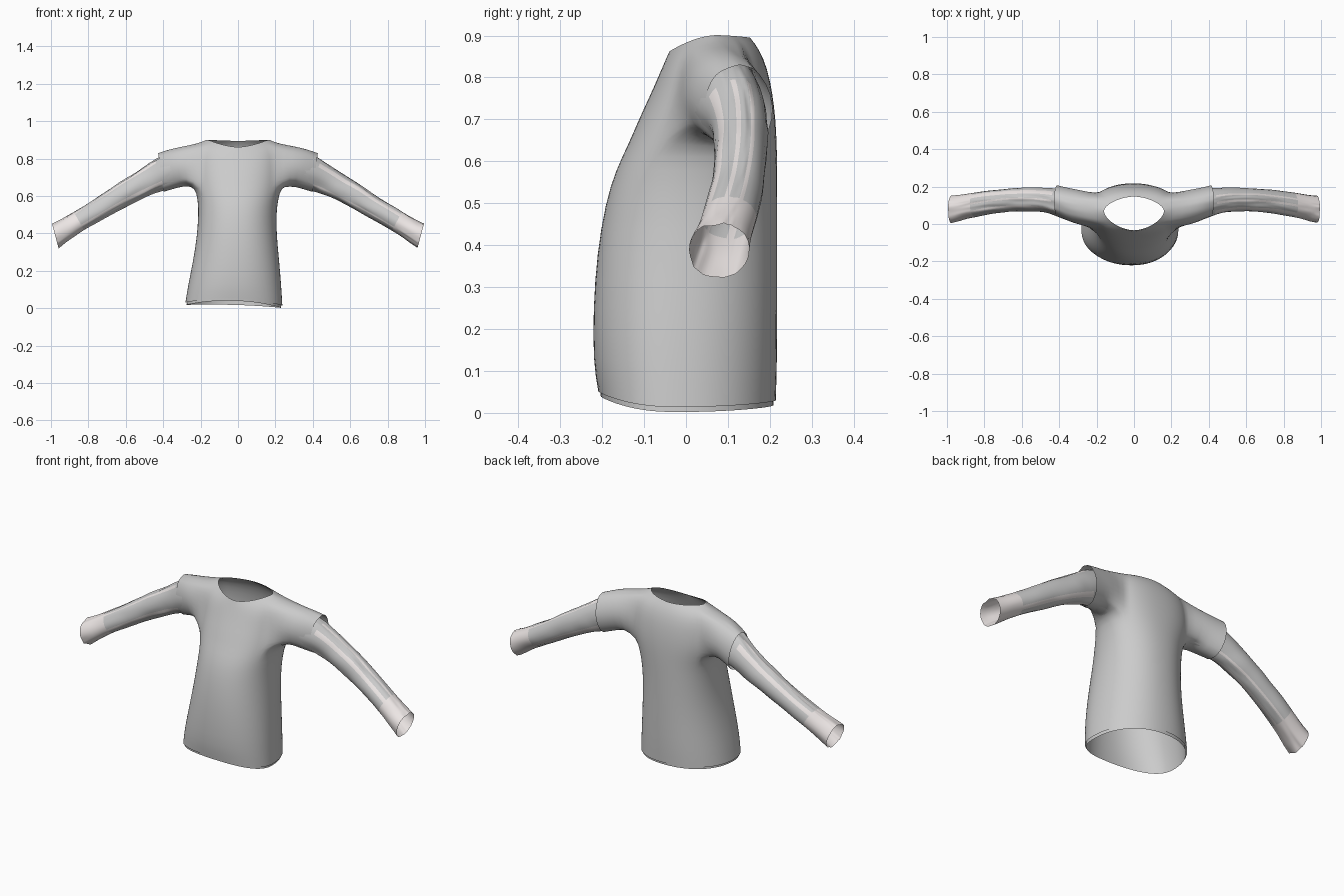
import bpy, bmesh, random
from math import sin, cos, pi, radians, atan2, copysign

if "Cube" in bpy.data.objects:
    bpy.data.objects.remove(bpy.data.objects["Cube"])

random.seed(4)
N = 40            # points round the torso
HALF = 4          # armhole half width, in columns
LOW, HIGH = 6, 10  # torso rows bounding the armhole

# torso rows: z front, z side, z back, half width, y side, y front, y back, x shift, roundness
ROWS = [
    (.052, .022, .030, .257, -.03, -.207, .212, -.022, 2.2),
    (.120, .120, .120, .247, -.03, -.219, .215, -.018, 2.2),
    (.250, .250, .250, .228, -.02, -.219, .215, -.010, 2.2),
    (.380, .380, .380, .211, 0.00, -.210, .215, -.006, 2.2),
    (.500, .500, .500, .205, .03, -.190, .215, -.004, 2.2),
    (.580, .580, .580, .212, .05, -.165, .215, 0, 2.2),
    (.640, .645, .640, .227, .07, -.135, .214, 0, 2.2),
    (.700, .700, .700, .235, .085, -.110, .211, 0, 2.2),
    (.755, .760, .760, .235, .088, -.084, .204, 0, 2.2),
    (.800, .828, .820, .230, .085, -.064, .192, 0, 2.2),
    (.835, .880, .868, .214, .080, -.049, .172, 0, 2.0),
    (.862, .901, .895, .164, .070, -.037, .150, 0, 1.7),
]

# sleeve stations: x, y, z, radius across the arm, radius in y, tilt in degrees
SHORT = [(.29, .090, .760, .105, .098, 8), (.35, .104, .745, .106, .093, 10),
         (.412, .126, .725, .105, .086, 8)]
LONG = [(.29, .090, .757, .100, .092, 8), (.36, .105, .737, .096, .086, 12),
        (.42, .120, .712, .088, .076, 18), (.46, .127, .690, .079, .071, 24),
        (.50, .131, .668, .074, .068, 29), (.55, .132, .642, .069, .067, 30),
        (.60, .132, .615, .066, .066, 31), (.65, .130, .585, .063, .066, 31),
        (.70, .125, .555, .060, .066, 31), (.75, .120, .525, .058, .066, 31),
        (.80, .113, .495, .057, .067, 30), (.85, .104, .465, .056, .068, 29),
        (.90, .094, .435, .057, .069, 27), (.94, .086, .409, .061, .073, 22),
        (.977, .081, .387, .067, .077, 15)]


def spow(v, n):
    return copysign(abs(v) ** (2 / n), v)


def torso_ring(bm, row, grow, hem_drop):
    zf, zs, zb, hw, ys, yf, yb, xo, n = row
    ring = []
    for j in range(N):
        a = 2 * pi * j / N
        c, s = cos(a), sin(a)
        depth = (yb - ys if s > 0 else ys - yf) + grow
        z = zs + ((zb if s > 0 else zf) - zs) * s * s - hem_drop
        if zs < .1:
            z -= .008 * c
        ring.append(bm.verts.new((xo + (hw + grow) * spow(c, n), ys + depth * spow(s, n), z)))
    return ring


def add_sleeve(bm, rings, side, stations, wrinkle):
    # walk the armhole edge, then carry the same points down the arm
    k = 0 if side > 0 else N // 2
    path = [(LOW, c) for c in range(-HALF, HALF + 1)]
    path += [(r, HALF) for r in range(LOW + 1, HIGH + 1)]
    path += [(HIGH, c) for c in range(HALF - 1, -HALF - 1, -1)]
    path += [(r, -HALF) for r in range(HIGH - 1, LOW, -1)]
    prev = [rings[r][(c + k) % N] for r, c in path]
    m = len(prev)
    angles = [atan2((v.co.z - .757) / .105, (v.co.y - .08) / .095) for v in prev]
    for n, (x, y, z, rv, ry, tilt) in enumerate(stations):
        t = radians(tilt)
        ring = []
        for a in angles:
            w = 1 + random.uniform(-wrinkle, wrinkle)
            up = rv * sin(a) * w
            ring.append(bm.verts.new((side * (x + up * sin(t)), y + ry * cos(a) * w, z + up * cos(t))))
        for i in range(m):
            q = (i + 1) % m
            f = bm.faces.new((prev[i], prev[q], ring[q], ring[i]))
            # pale cuff and pale lengthwise stripes
            if n >= 12 or (n > 2 and i % 4 == 0):
                f.material_index = 1
        prev = ring


def make_shirt(name, grow, hem_drop, stations, wrinkle):
    bm = bmesh.new()
    rings = [torso_ring(bm, row, grow, hem_drop if i == 0 else 0) for i, row in enumerate(ROWS)]
    for r in range(len(rings) - 1):
        for j in range(N):
            near = (j + HALF) % (N // 2)
            if LOW <= r < HIGH and near < 2 * HALF:
                continue  # armhole
            q = (j + 1) % N
            bm.faces.new((rings[r][j], rings[r][q], rings[r + 1][q], rings[r + 1][j]))
    for side in (1, -1):
        add_sleeve(bm, rings, side, stations, wrinkle)
    bmesh.ops.recalc_face_normals(bm, faces=bm.faces)
    for f in bm.faces:
        f.smooth = True
    mesh = bpy.data.meshes.new(name)
    bm.to_mesh(mesh)
    bm.free()
    ob = bpy.data.objects.new(name, mesh)
    bpy.context.collection.objects.link(ob)
    for label, colour in (("grey_cloth", (.62, .62, .62, 1)), ("pale_cloth", (.84, .79, .78, 1))):
        mat = bpy.data.materials.get(label) or bpy.data.materials.new(label)
        mat.diffuse_color = colour
        mat.use_nodes = True
        mat.node_tree.nodes["Principled BSDF"].inputs["Base Color"].default_value = mat.diffuse_color
        mesh.materials.append(mat)
    sub = ob.modifiers.new("soften", 'SUBSURF')
    sub.levels = sub.render_levels = 1
    return ob


# outer short-sleeved shirt
make_shirt("short_sleeve_shirt", .003, 0, SHORT, .02)

# long-sleeved layer underneath, hem hanging slightly lower
make_shirt("long_sleeve_undershirt", -.003, .012, LONG, .07)
